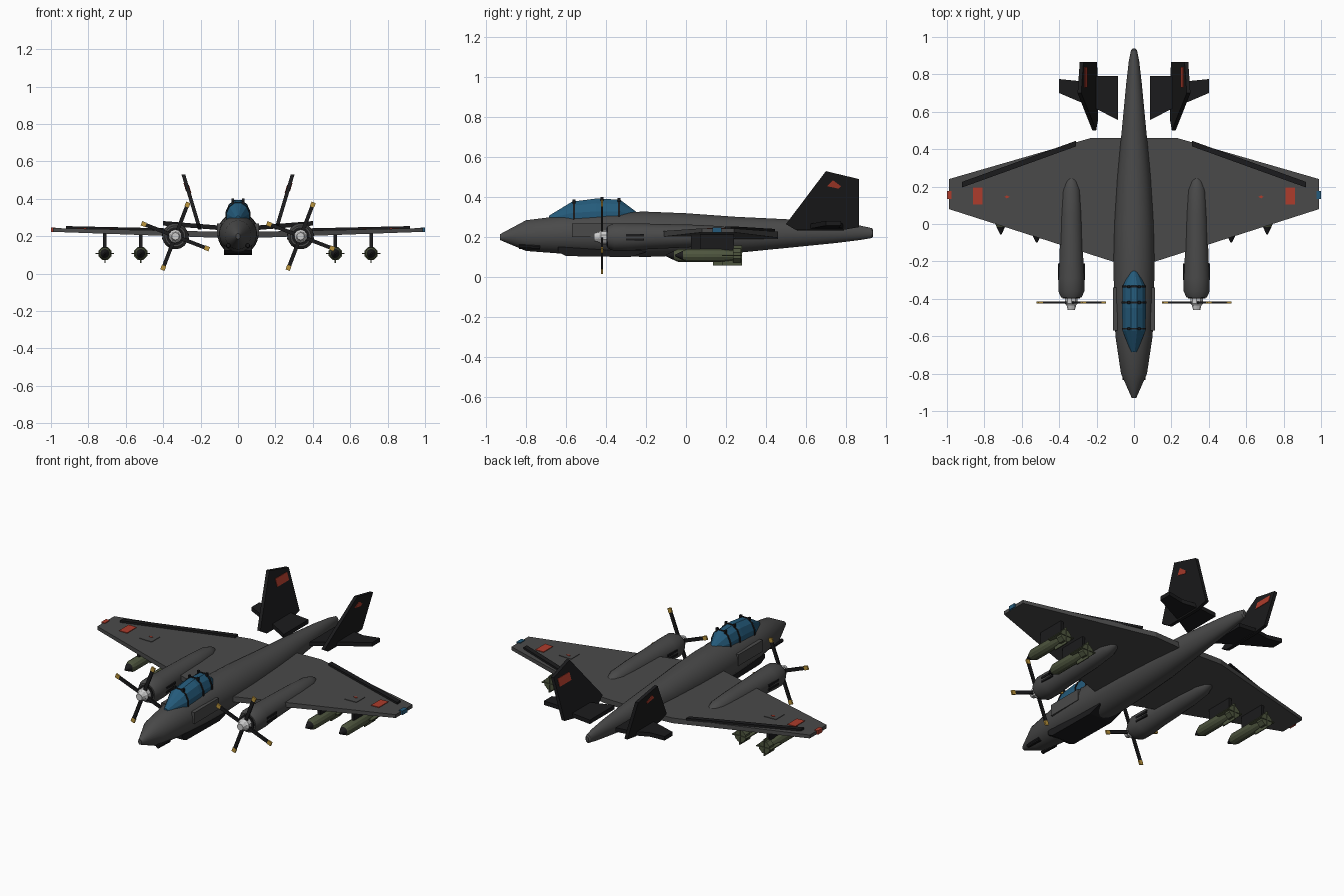
import bpy, bmesh, math
from mathutils import Vector, Matrix

if "Cube" in bpy.data.objects:
    bpy.data.objects.remove(bpy.data.objects["Cube"])


def material(name, rgb):
    m = bpy.data.materials.new(name)
    m.diffuse_color = (*rgb, 1)
    m.use_nodes = True
    m.node_tree.nodes["Principled BSDF"].inputs["Base Color"].default_value = m.diffuse_color
    return m


GREY = material("body grey", (0.068, 0.068, 0.068))
BLACK = material("matt black", (0.011, 0.011, 0.012))
BLUE = material("glass blue", (0.018, 0.105, 0.2))
OLIVE = material("olive", (0.075, 0.09, 0.048))
RED = material("marking red", (0.42, 0.045, 0.025))
YELLOW = material("tip yellow", (0.5, 0.3, 0.045))
SILVER = material("spinner silver", (0.6, 0.6, 0.6))


def finish(name, bm, mat, smooth=False):
    bmesh.ops.recalc_face_normals(bm, faces=bm.faces)
    me = bpy.data.meshes.new(name)
    bm.to_mesh(me)
    bm.free()
    me.materials.append(mat)
    ob = bpy.data.objects.new(name, me)
    bpy.context.collection.objects.link(ob)
    if smooth:
        bpy.ops.object.select_all(action='DESELECT')
        ob.select_set(True)
        bpy.context.view_layer.objects.active = ob
        bpy.ops.object.shade_smooth_by_angle(angle=math.radians(27))
    return ob


def loft(name, stations, mat, n=24, cx=0.0, smooth=True):
    """Elliptic rings along y; each station is y, half width, bottom z, top z."""
    bm = bmesh.new()
    rings = []
    for y, w, lo, hi in stations:
        c, r = (lo + hi) / 2, (hi - lo) / 2
        rings.append([bm.verts.new((cx + w * math.cos(2 * math.pi * (i + .5) / n), y,
                                    c + r * math.sin(2 * math.pi * (i + .5) / n)))
                      for i in range(n)])
    for a, b in zip(rings, rings[1:]):
        for i in range(n):
            j = (i + 1) % n
            bm.faces.new((a[i], a[j], b[j], b[i]))
    bm.faces.new(rings[0])
    bm.faces.new(rings[-1])
    return finish(name, bm, mat, smooth)


def slab(name, pts, offset, mat):
    """Solid between a polygon and the same polygon moved by offset."""
    bm = bmesh.new()
    a = [bm.verts.new(p) for p in pts]
    b = [bm.verts.new(Vector(p) + Vector(offset)) for p in pts]
    bm.faces.new(a)
    bm.faces.new(b)
    for i in range(len(a)):
        j = (i + 1) % len(a)
        bm.faces.new((a[i], a[j], b[j], b[i]))
    return finish(name, bm, mat)


def box(name, center, size, mat, rot=None):
    bm = bmesh.new()
    bmesh.ops.create_cube(bm, size=1)
    bm.transform(Matrix.Translation(center) @ (rot or Matrix()) @ Matrix.Diagonal((*size, 1)))
    return finish(name, bm, mat)


def wing_top(x):
    return 0.222 + 0.022 * abs(x)


def on_wing(name, pts, s, height, mat):
    """Thin plate lying on the upper wing surface."""
    return slab(name, [(s * x, y, wing_top(x) - .002) for x, y in pts], (0, 0, height + .002), mat)


def rect(x0, x1, y0, y1):
    return [(x0, y0), (x1, y0), (x1, y1), (x0, y1)]


# Fuselage
loft("fuselage", [(-.93, .012, .185, .215), (-.8, .07, .13, .285), (-.6, .1, .115, .31),
                  (-.4, .108, .105, .325), (-.2, .11, .1, .328), (0, .105, .107, .32),
                  (.25, .09, .12, .302), (.5, .066, .145, .29), (.75, .042, .17, .272),
                  (.87, .028, .185, .258), (.93, .016, .195, .245), (.937, .009, .205, .235)],
     GREY, 28)

# Canopy and its frames
canopy = [(-.685, .016, .27, .308), (-.57, .064, .22, .38), (-.45, .066, .215, .396),
          (-.33, .062, .22, .39), (-.25, .018, .28, .328)]
loft("canopy", canopy, BLUE, 12, smooth=False)
for y, w, lo, hi in ((-.56, .064, .22, .381), (-.42, .066, .216, .395), (-.335, .063, .22, .39)):
    loft("canopy_frame", [(y - .005, w + .003, lo, hi + .003), (y + .005, w + .003, lo, hi + .003)],
         BLACK, 12, smooth=False)
    for s in (-1, 1):
        box("canopy_latch", (s * .028, y, hi - .004), (.012, .014, .02), BLACK)

# Belly gun pack
slab("belly_pack", [(-.075, -.64, .125), (-.075, -.6, .105), (-.075, -.28, .1),
                    (-.075, -.2, .125), (-.075, -.2, .15), (-.075, -.64, .15)], (.15, 0, 0), BLACK)


def propeller(cx):
    for k in range(4):
        rot = Matrix.Rotation(-math.radians(69 + 90 * k), 4, 'Y')
        hub = Matrix.Translation((cx, -.42, .2))
        for name, r0, r1, w, mat in (("propeller_blade", .02, .168, .02, BLACK),
                                     ("blade_tip", .168, .194, .024, YELLOW)):
            c = hub @ rot @ Vector(((r0 + r1) / 2, 0, 0))
            box(name, c, (r1 - r0, .009, w), mat, rot)
    loft("spinner", [(-.46, .02, .18, .22), (-.435, .027, .173, .227),
                     (-.425, .036, .164, .236), (-.39, .036, .164, .236)], SILVER, 10, cx, False)


def bomb(cx, y):
    z = .108
    ring = lambda yy, r: (yy, r, z - r, z + r)
    loft("bomb_nose", [ring(y, .004), ring(y + .04, .024)], BLACK, 12, cx)
    loft("bomb_body", [ring(y + .04, .024), ring(y + .06, .033), ring(y + .23, .033),
                       ring(y + .32, .02)], OLIVE, 12, cx)
    for a in (0, 90):
        box("bomb_fin", (cx, y + .285, z), (.1, .1, .006), OLIVE,
            Matrix.Rotation(math.radians(a), 4, 'Y'))
    loft("bomb_tail_ring", [ring(y + .29, .038), ring(y + .33, .038)], OLIVE, 8, cx, False)
    box("bomb_pylon", (cx, y + .21, .178), (.018, .17, .084), BLACK)


def fin_x(z):
    return .205 + (z - .24) * .3


for s in (-1, 1):
    # Wing half
    bm = bmesh.new()
    outline = [(0, -.237), (.99, .08), (.99, .24), (.23, .46), (0, .46)]
    lo = [bm.verts.new((s * x, y, wing_top(x) - .034 + .014 * x)) for x, y in outline]
    hi = [bm.verts.new((s * x, y, wing_top(x))) for x, y in outline]
    bm.faces.new(lo)
    bm.faces.new(hi)
    for i in range(4):
        bm.faces.new((lo[i], lo[i + 1], hi[i + 1], hi[i]))
    finish("wing", bm, GREY)
    # Wing details: aileron strip, markings, access panel, tip light
    on_wing("aileron", [(.31, .415), (.92, .195), (.92, .225), (.31, .445)], s, .012, BLACK)
    on_wing("wing_marking", rect(.81, .862, .105, .195), s, .004, RED)
    on_wing("wing_panel", rect(.64, .72, .095, .175), s, .003, GREY)
    on_wing("panel_mark", [(.665, .145), (.68, .137), (.693, .145), (.68, .153)], s, .005, RED)
    box("tip_light", (s * .988, .155, .236), (.024, .045, .024), BLUE if s > 0 else RED)

    # Engine nacelle with intake and exhaust slots
    cx = s * .335
    loft("nacelle", [(-.392, .056, .144, .256), (-.36, .07, .13, .27), (-.29, .07, .13, .27),
                     (-.2, .065, .138, .268), (.05, .057, .15, .262), (.18, .048, .165, .255),
                     (.23, .03, .185, .24), (.25, .012, .2, .225)], GREY, 20, cx)
    loft("intake", [(-.397, .048, .152, .248), (-.385, .048, .152, .248)], BLACK, 20, cx, False)
    for side in (-1, 1):
        for z in (.188, .21):
            box("exhaust", (cx + side * .066, -.255, z), (.012, .09, .012), BLACK)
    propeller(cx)

    # Bombs and pylons
    bomb(s * .52, -.1)
    bomb(s * .712, -.055)

    # Cheek fairing and nose gun
    box("cheek_fairing", (s * .1, -.455, .235), (.022, .23, .068), GREY)
    loft("nose_gun", [(-.835, .011, .14, .162), (-.73, .013, .137, .163)], BLACK, 10, s * .052)

    # Canted tail fin
    prof = [(.5, .265), (.7, .53), (.867, .49), (.867, .25), (.78, .235), (.55, .235)]
    slab("tail_fin", [(s * (fin_x(z) - .01), y, z) for y, z in prof], (s * .02, 0, 0), BLACK)
    inner = [(.73, .43), (.84, .43), (.84, .475), (.73, .475)]
    outer = [(.705, .455), (.735, .485), (.775, .455), (.765, .442)]
    slab("fin_mark_inner", [(s * (fin_x(z) - .013), y, z) for y, z in inner], (s * .005, 0, 0), RED)
    slab("fin_mark_outer", [(s * (fin_x(z) + .008), y, z) for y, z in outer], (s * .005, 0, 0), RED)

    # Horizontal stabiliser
    tail = [(.085, .555), (.2, .615), (.4, .7), (.4, .775), (.3, .765), (.2, .79), (.085, .79)]
    slab("stabiliser", [(s * x, y, .232 + .08 * (x - .085)) for x, y in tail], (0, 0, .024), BLACK)
